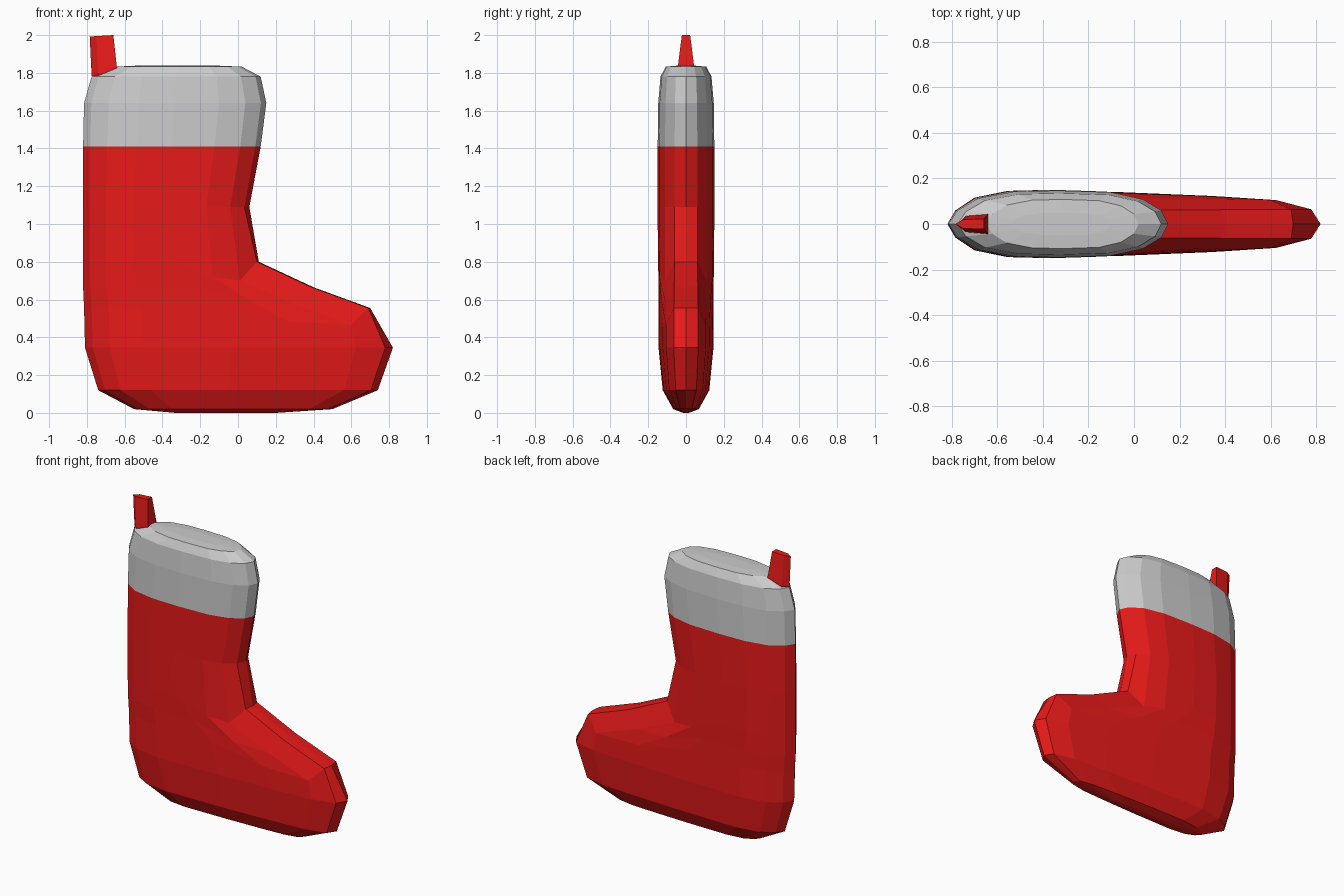
import bpy

if "Cube" in bpy.data.objects:
    bpy.data.objects.remove(bpy.data.objects["Cube"])

# Half cross-sections, back to front: share of length, share of half width
LEG = [(0, 0), (.04, .4), (.135, .77), (.3, .97), (.5, 1), (.74, .95), (.885, .74), (.97, .4), (1, 0)]
FOOT = [(0, 0), (.025, .4), (.08, .77), (.19, .97), (.47, .93), (.71, .82), (.88, .7), (.975, .43), (1, 0)]


def ring(z, back, front, width, foot=0.0, dip=0.0):
    """16-sided section blended from leg to foot; dip drapes the instep sides."""
    half = []
    for i, ((ta, ya), (tb, yb)) in enumerate(zip(LEG, FOOT)):
        t, y = ta + (tb - ta) * foot, ya + (yb - ya) * foot
        x, h = back + (front - back) * t, z
        if dip and i == 7:
            x = front - .01
        if dip and i == 6:
            x, h = front - .1, z - dip
        if dip and i == 5:
            h = z - dip * .8
        half.append((x, y * width, h))
    return half + [(x, -y, h) for x, y, h in half[-2:0:-1]]


def loft(name, rings, cap_bottom, cap_top, color=None):
    n = len(rings[0])
    verts = [p for r in rings for p in r]
    faces = []
    for k in range(len(rings) - 1):
        for j in range(n):
            a, b = k * n + j, k * n + (j + 1) % n
            faces.append((a, a + n, b + n, b))
    if cap_bottom:
        faces.append(tuple(range(n)))
    if cap_top:
        faces.append(tuple(reversed(range(len(verts) - n, len(verts)))))
    mesh = bpy.data.meshes.new(name)
    mesh.from_pydata(verts, [], faces)
    obj = bpy.data.objects.new(name, mesh)
    bpy.context.collection.objects.link(obj)
    if color:
        mesh.materials.append(color)
    return obj


red = bpy.data.materials.new("red")
red.diffuse_color = (.8, .01, .01, 1)
red.use_nodes = True
red.node_tree.nodes["Principled BSDF"].inputs["Base Color"].default_value = red.diffuse_color

# Foot and leg
seam = ring(1.41, -.82, .12, .15)
loft("stocking_body", [
    ring(0, -.33, .2, .015, 1),
    ring(.02, -.55, .5, .07, 1),
    ring(.12, -.74, .74, .127, 1),
    ring(.345, -.81, .82, .15, 1),
    ring(.555, -.815, .7, .15, .9, .09),
    ring(.665, -.82, .4, .15, .6, .09),
    ring(.8, -.82, .11, .15, .1, .1),
    ring(1.09, -.82, .06, .15),
    seam], True, False, red)

# Cuff with softly domed top
loft("cuff", [
    seam,
    ring(1.64, -.815, .15, .147),
    ring(1.78, -.775, .12, .135),
    ring(1.833, -.65, .02, .108),
    ring(1.838, -.54, -.1, .05)], False, True)


# Hanging tab, pointed at the back
def tab_ring(pts):
    return pts + [(x, -y, z) for x, y, z in pts[:0:-1]]


loft("hanging_tab", [
    tab_ring([(-.755, 0, 1.75), (-.73, .03, 1.75), (-.64, .045, 1.80)]),
    tab_ring([(-.775, 0, 1.785), (-.74, .035, 1.795), (-.642, .043, 1.835)]),
    tab_ring([(-.785, 0, 1.992), (-.75, .02, 1.995), (-.66, .022, 2.0)])], True, True, red)
